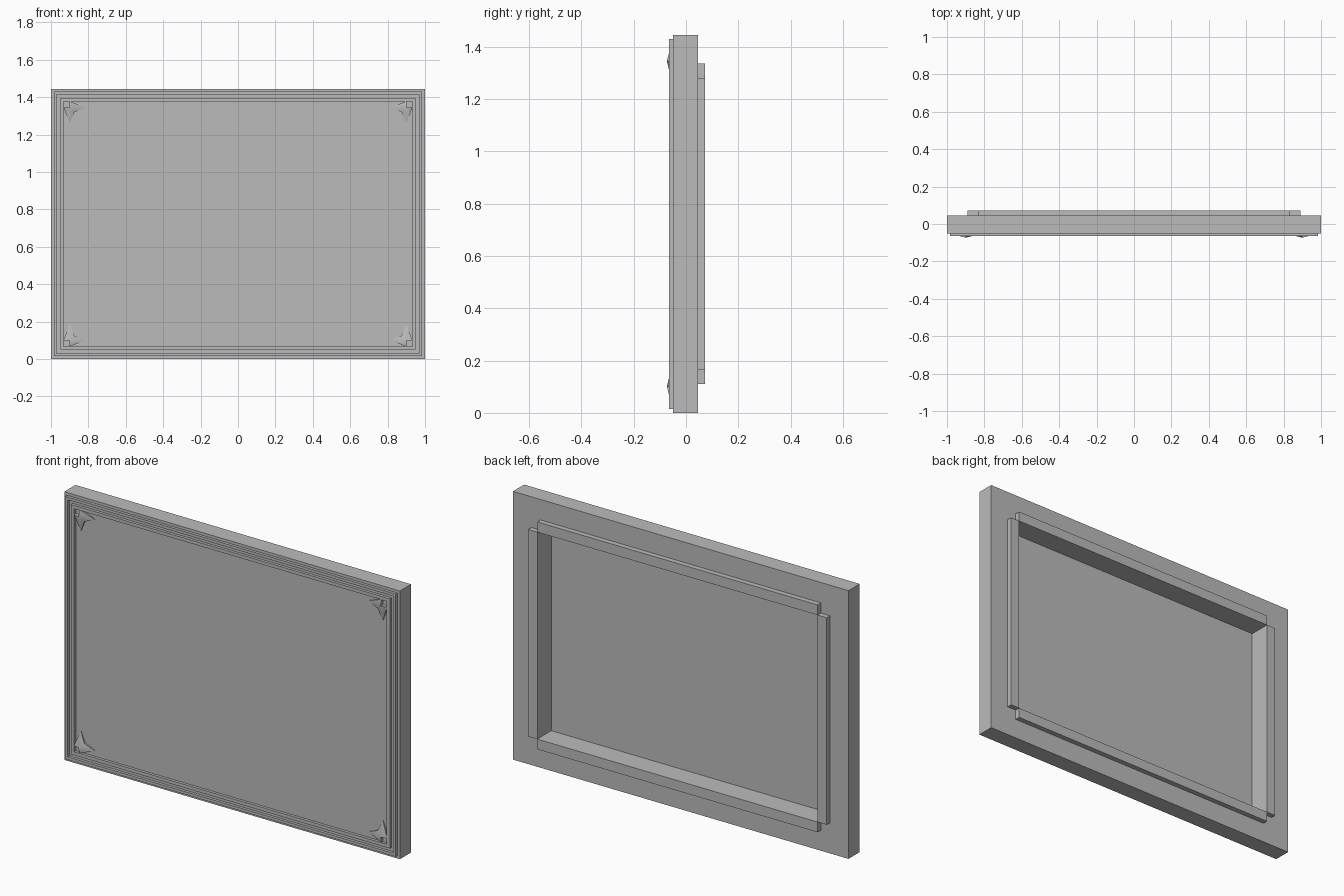
import bpy, bmesh
from mathutils import Vector

if "Cube" in bpy.data.objects:
    bpy.data.objects.remove(bpy.data.objects["Cube"])

H = 1.445           # overall height, width is 2
FRONT, BACK = -0.05, 0.045

grey = bpy.data.materials.new("plain_grey")
grey.diffuse_color = (0.5, 0.5, 0.5, 1)
grey.use_nodes = True
grey.node_tree.nodes["Principled BSDF"].inputs["Base Color"].default_value = grey.diffuse_color


def finish(name, bm):
    bmesh.ops.recalc_face_normals(bm, faces=bm.faces)
    mesh = bpy.data.meshes.new(name)
    bm.to_mesh(mesh)
    bm.free()
    mesh.materials.append(grey)
    ob = bpy.data.objects.new(name, mesh)
    bpy.context.collection.objects.link(ob)
    return ob


def add_box(bm, x0, x1, y0, y1, z0, z1):
    verts = bmesh.ops.create_cube(bm, size=1)["verts"]
    for v in verts:
        v.co = Vector(((x0 + x1) / 2 + v.co.x * (x1 - x0),
                       (y0 + y1) / 2 + v.co.y * (y1 - y0),
                       (z0 + z1) / 2 + v.co.z * (z1 - z0)))


def ring(name, outer, inner, y0, y1):
    """Rectangular moulding; outer and inner are margins from the frame edge."""
    bm = bmesh.new()
    loops = []
    for m, y in ((outer, y0), (inner, y0), (inner, y1), (outer, y1)):
        x = 1 - m
        loops.append([bm.verts.new(p) for p in
                      ((-x, y, m), (x, y, m), (x, y, H - m), (-x, y, H - m))])
    for a in range(4):
        p, q = loops[a], loops[(a + 1) % 4]
        for i in range(4):
            j = (i + 1) % 4
            bm.faces.new((p[i], p[j], q[j], q[i]))
    return finish(name, bm)


# Frame body with a deep recess cut into the back
bm = bmesh.new()
add_box(bm, -1, 1, FRONT, BACK, 0, H)
bm.normal_update()
back = max(bm.faces, key=lambda f: f.calc_center_median().y)
bmesh.ops.inset_individual(bm, faces=[back], thickness=0.165, use_even_offset=True)
floor = bmesh.ops.extrude_discrete_faces(bm, faces=[back])["faces"][0]
for v in floor.verts:
    v.co.y = -0.046
finish("frame_body", bm)

# Two raised mouldings on the front
ring("outer_moulding", 0.015, 0.030, FRONT, -0.065)
ring("inner_moulding", 0.050, 0.068, FRONT, -0.065)

# Four strips around the recess, leaving notched corners
for side in (-1, 1):
    bm = bmesh.new()
    a, b = sorted((side * 0.835, side * 0.89))
    add_box(bm, a, b, BACK, 0.073, 0.165, H - 0.165)
    finish("back_upright_strip", bm)
    bm = bmesh.new()
    c = H / 2 + side * (H / 2 - 0.1375)
    add_box(bm, -0.835, 0.835, BACK, 0.073, c - 0.0275, c + 0.0275)
    finish("back_cross_strip", bm)

# Pointed corner ornaments: shallow arrowhead with the outer quadrant left open
OUTLINE = [(0, 0, -0.073), (0, -0.033, -0.0645), (0.085, 0, -0.053),
           (0.025, 0.025, -0.060), (0, 0.085, -0.053), (-0.033, 0, -0.0645)]
for sx in (-1, 1):
    for sz in (-1, 1):
        bm = bmesh.new()
        cx, cz = sx * 0.9, H / 2 + sz * (H / 2 - 0.1)
        top = [bm.verts.new((cx - sx * u, y, cz - sz * w)) for u, w, y in OUTLINE]
        base = [bm.verts.new((v.co.x, FRONT, v.co.z)) for v in top]
        for i in range(6):
            j = (i + 1) % 6
            bm.faces.new((top[i], top[j], base[j], base[i]))
            if 0 < i < 5:
                bm.faces.new((top[0], top[i], top[j]))
        for f in bm.faces:
            f.smooth = True
        ob = finish("corner_ornament", bm)
        bpy.ops.object.select_all(action="DESELECT")
        ob.select_set(True)
        bpy.context.view_layer.objects.active = ob
        bpy.ops.object.shade_smooth_by_angle(angle=0.7)
